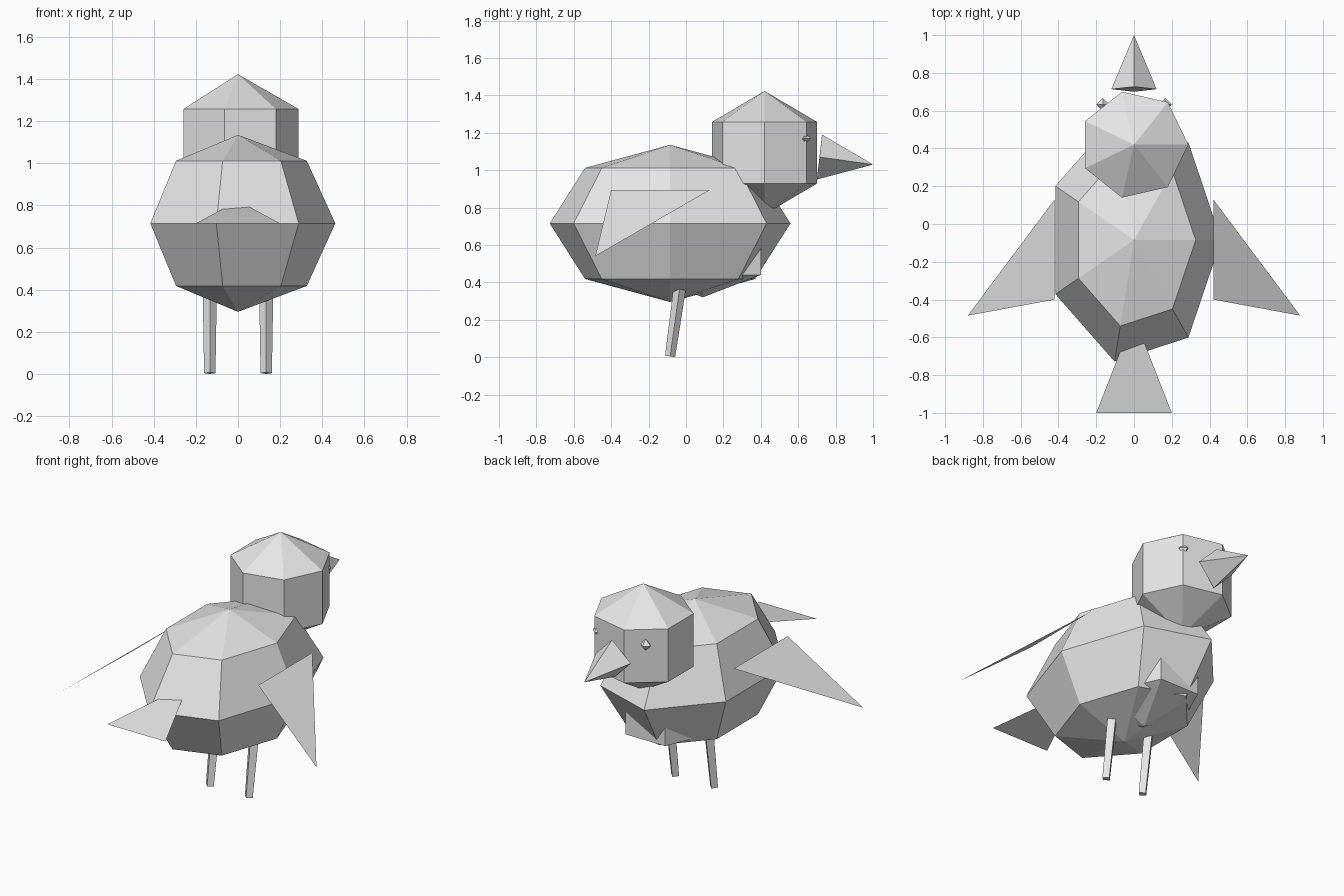
import bpy, bmesh
from math import sin, cos, pi
from mathutils import Vector

if "Cube" in bpy.data.objects:
    bpy.data.objects.remove(bpy.data.objects["Cube"], do_unlink=True)

# One plain colour for the whole bird
GREY = (0.8, 0.8, 0.8, 1)
grey = bpy.data.materials.new("plain_grey")
grey.use_nodes = True
grey.diffuse_color = GREY
grey.node_tree.nodes["Principled BSDF"].inputs["Base Color"].default_value = GREY


def finish(name, bm):
    bmesh.ops.recalc_face_normals(bm, faces=bm.faces[:])
    mesh = bpy.data.meshes.new(name)
    bm.to_mesh(mesh)
    bm.free()
    mesh.materials.append(grey)
    obj = bpy.data.objects.new(name, mesh)
    bpy.context.collection.objects.link(obj)
    return obj


def loft(name, sections):
    """Skin a stack of rings; a section of one point closes to a tip."""
    bm = bmesh.new()
    rings = [[bm.verts.new(p) for p in s] for s in sections]
    for a, b in zip(rings, rings[1:]):
        n = max(len(a), len(b))
        for i in range(n):
            j = (i + 1) % n
            quad = [a[i % len(a)], a[j % len(a)], b[j % len(b)], b[i % len(b)]]
            bm.faces.new(list(dict.fromkeys(quad)))
    for end in (rings[0], rings[-1]):
        if len(end) > 2:
            bm.faces.new(end)
    return finish(name, bm)


def ring(centre, rx, ry, sides):
    c = Vector(centre)
    turns = [2 * pi * i / sides for i in range(sides)]
    return [c + Vector((rx * cos(t), ry * sin(t), 0)) for t in turns]


def ball(name, centre, radii, sides, bands):
    """Faceted ellipsoid with its first corner on +x."""
    c, (rx, ry, rz) = Vector(centre), radii
    sections = [[c - Vector((0, 0, rz))]]
    for k in range(1, bands):
        t = pi * k / bands
        sections.append(ring(c - Vector((0, 0, rz * cos(t))),
                             rx * sin(t), ry * sin(t), sides))
    sections.append([c + Vector((0, 0, rz))])
    return loft(name, sections)


def sheet(name, points):
    bm = bmesh.new()
    bm.faces.new([bm.verts.new(p) for p in points])
    return finish(name, bm)


# Body, breast and head
ball("body", (0, -0.085, 0.715), (0.462, 0.66, 0.42), 7, 4)
ball("breast", (0, 0.09, 0.56), (0.312, 0.413, 0.24), 6, 3)
ball("head", (0, 0.42, 1.093), (0.332, 0.332, 0.33), 7, 3)

# Beak: four-sided and slightly drooping
loft("beak", [
    [(0, 0.727, 1.19), (0.12, 0.714, 1.07), (0, 0.70, 0.95), (-0.12, 0.714, 1.07)],
    [(0, 1.0, 1.03)],
])

# Tail: thin fan rising into the body
sheet("tail", [(-0.2, -1, 0.715), (0.2, -1, 0.715),
               (0.03, -0.565, 0.806), (-0.03, -0.565, 0.806)])

# Paired parts
for side, s in (("left", 1), ("right", -1)):
    sheet(side + "_wing", [(s * 0.42, 0.13, 0.895), (s * 0.42, -0.4, 0.895),
                           (s * 0.88, -0.485, 0.54)])
    ball(side + "_eye", (s * 0.165, 0.632, 1.168), (0.035,) * 3, 4, 2)

    # Leg: tapered diamond column leaning forward, foot cut square to the lean
    sections = []
    for y, z, r in ((-0.085, 0.004, 0.027), (-0.025, 0.43, 0.034)):
        pts = ring((s * 0.134, y, z), r, r, 4)
        for p in pts:
            p.z -= (p.y - y) * 0.14
        sections.append(pts)
    loft(side + "_leg", sections)
